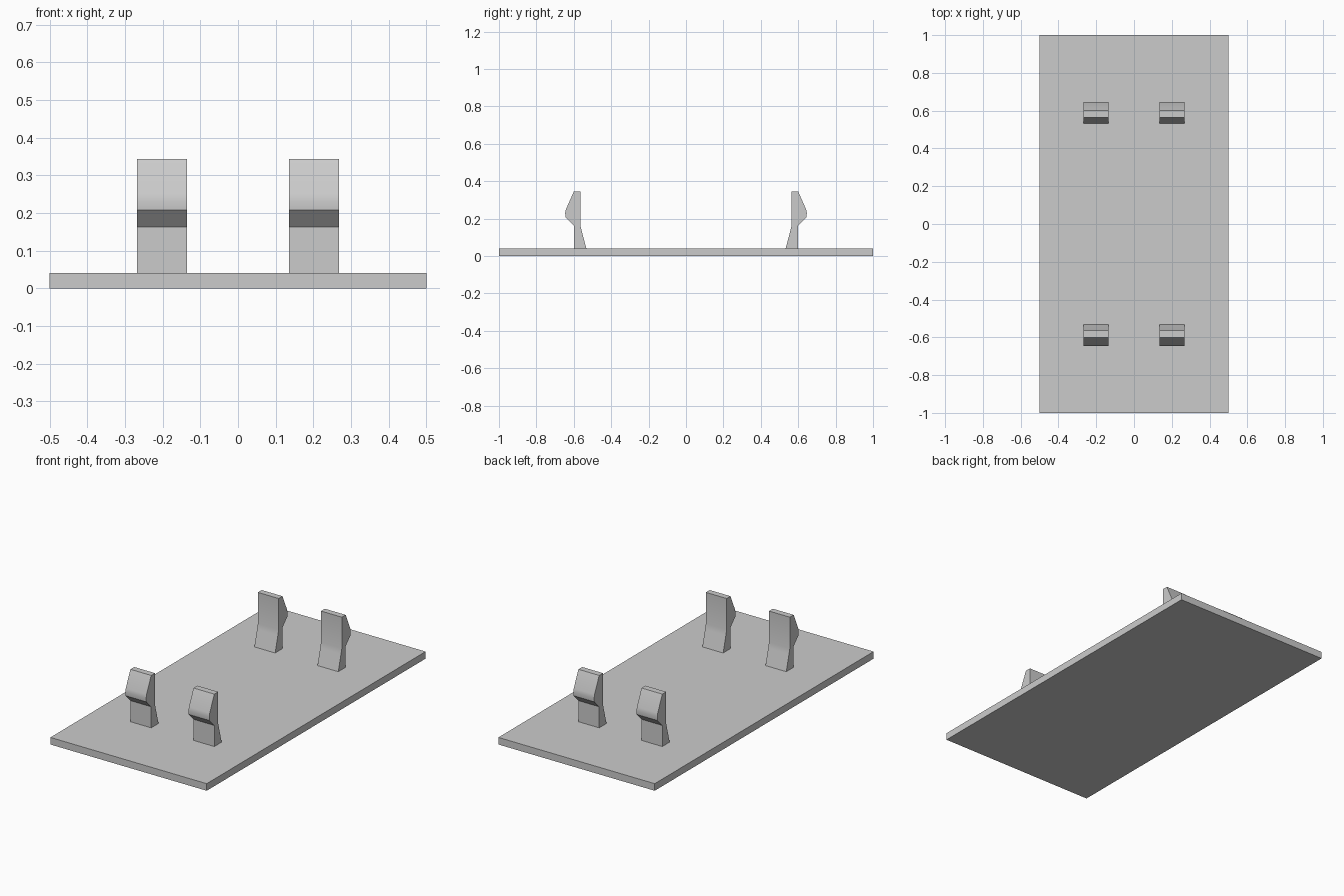
import bpy
import bmesh

if "Cube" in bpy.data.objects:
    bpy.data.objects.remove(bpy.data.objects["Cube"])

grey = bpy.data.materials.new("light_grey")
grey.diffuse_color = (0.6, 0.6, 0.6, 1)
grey.use_nodes = True
grey.node_tree.nodes["Principled BSDF"].inputs["Base Color"].default_value = grey.diffuse_color


def finish(name, bm):
    bmesh.ops.recalc_face_normals(bm, faces=bm.faces)
    mesh = bpy.data.meshes.new(name)
    bm.to_mesh(mesh)
    bm.free()
    mesh.materials.append(grey)
    obj = bpy.data.objects.new(name, mesh)
    bpy.context.collection.objects.link(obj)
    return obj


# Flat base plate
bm = bmesh.new()
bmesh.ops.create_cube(bm, size=1)
for v in bm.verts:
    v.co = (v.co.x, v.co.y * 2, (v.co.z + 0.5) * 0.041)
finish("base_plate", bm)

# Snap clip side profile: (distance from centre, height)
profile = [(0.533, 0.041), (0.60, 0.041), (0.60, 0.163), (0.644, 0.208),
           (0.646, 0.23), (0.642, 0.25), (0.60, 0.344), (0.565, 0.344),
           (0.565, 0.163), (0.558, 0.135)]


def clip(name, x, side, width=0.133):
    bm = bmesh.new()
    face = bm.faces.new([bm.verts.new((x - width / 2, side * y, z))
                         for y, z in profile])
    ext = bmesh.ops.extrude_face_region(bm, geom=[face], use_keep_orig=True)
    moved = [g for g in ext["geom"] if isinstance(g, bmesh.types.BMVert)]
    bmesh.ops.translate(bm, verts=moved, vec=(width, 0, 0))
    obj = finish(name, bm)
    # Soften the nose and inner flare, keep the other edges sharp
    bpy.ops.object.select_all(action='DESELECT')
    obj.select_set(True)
    bpy.context.view_layer.objects.active = obj
    bpy.ops.object.shade_smooth_by_angle(angle=0.53)


# Four clips, hooks facing outward
for side, end in ((-1, "front"), (1, "back")):
    for x, hand in ((-0.202, "left"), (0.202, "right")):
        clip(f"{end}_{hand}_clip", x, side)
